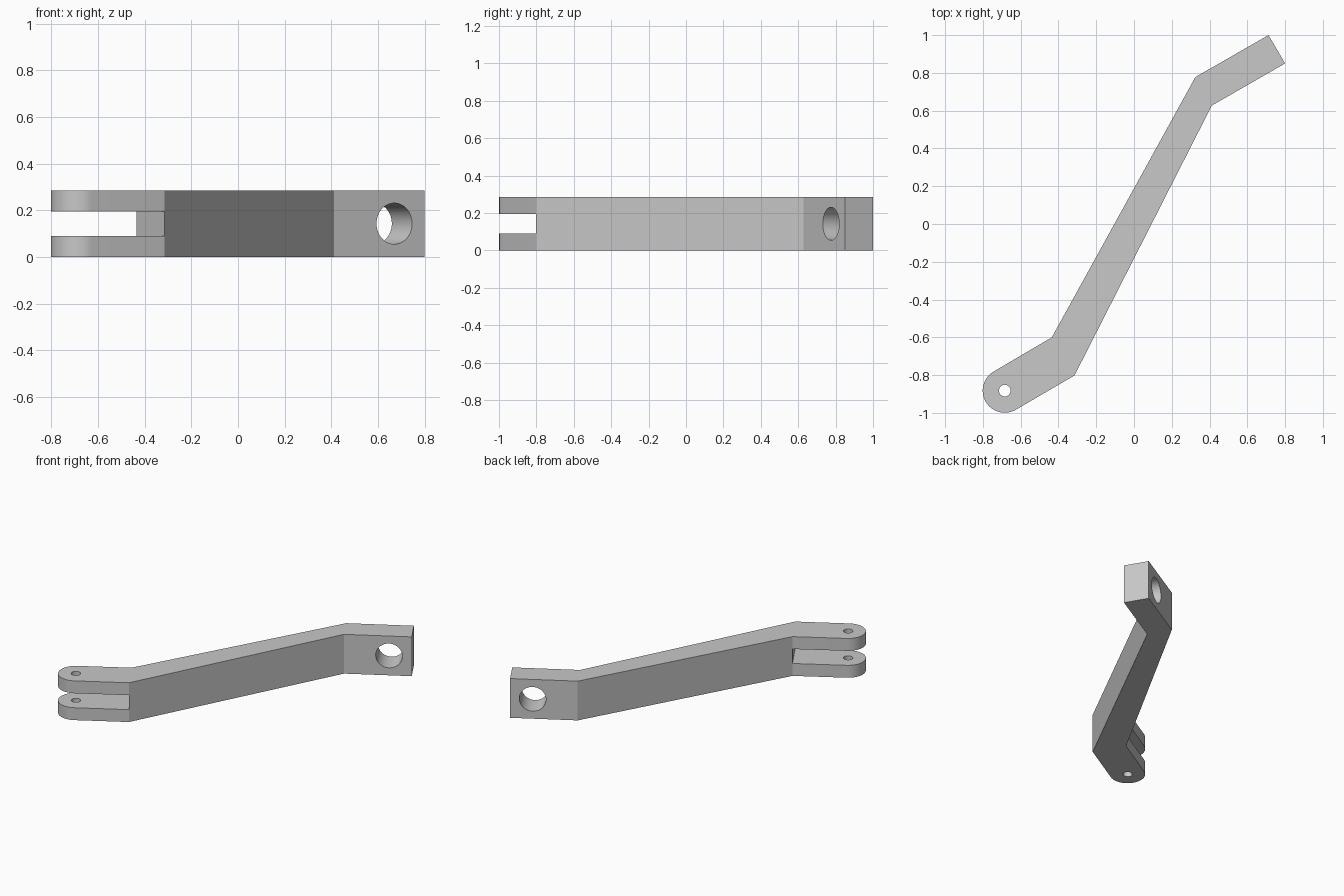
import bpy
import bmesh
from math import cos, sin, radians
from mathutils import Vector, Matrix

cube = bpy.data.objects.get("Cube")
if cube:
    bpy.data.objects.remove(cube, do_unlink=True)

HEIGHT = 0.285
TILT = radians(30)                       # direction of both end sections
ALONG = Vector((cos(TILT), sin(TILT)))
ACROSS = Vector((-sin(TILT), cos(TILT)))
PIVOT, PIVOT_R = Vector((-0.684, -0.882)), 0.117

grey = bpy.data.materials.new("plain_grey")
grey.use_nodes = True
colour = (0.58, 0.58, 0.58, 1)
grey.diffuse_color = colour
grey.node_tree.nodes["Principled BSDF"].inputs["Base Color"].default_value = colour


def prism(name, outline, z0, z1):
    """Extrude a flat outline from z0 up to z1."""
    bm = bmesh.new()
    face = bm.faces.new([bm.verts.new((p[0], p[1], z0)) for p in outline])
    top = bmesh.ops.extrude_face_region(bm, geom=[face])["geom"]
    verts = [v for v in top if isinstance(v, bmesh.types.BMVert)]
    bmesh.ops.translate(bm, verts=verts, vec=(0, 0, z1 - z0))
    bmesh.ops.recalc_face_normals(bm, faces=bm.faces)
    return finish(name, bm)


def rod(name, radius, length, matrix):
    bm = bmesh.new()
    bmesh.ops.create_cone(bm, cap_ends=True, segments=64, radius1=radius,
                          radius2=radius, depth=length, matrix=matrix)
    return finish(name, bm)


def finish(name, bm):
    mesh = bpy.data.meshes.new(name)
    bm.to_mesh(mesh)
    bm.free()
    mesh.materials.append(grey)
    obj = bpy.data.objects.new(name, mesh)
    bpy.context.collection.objects.link(obj)
    return obj


# Cranked arm with a rounded fork end
inner, outer = Vector((-0.315, -0.802)), Vector((-0.435, -0.6))
round_end = []
for i in range(33):
    a = TILT + radians(90 + 180 * i / 32)
    round_end.append(PIVOT + PIVOT_R * Vector((cos(a), sin(a))))
outline = [inner, (0.412, 0.627), (0.8, 0.85), (0.712, 1.0), (0.325, 0.778), outer]
arm = prism("cranked_arm", outline + round_end, 0, HEIGHT)

# Fork slot, ending square at the lower bend
wall = (outer - inner) * 0.5
back = ALONG * -0.6
slot = prism("slot_cutter", [inner - wall, outer + wall, outer + wall + back,
                             inner - wall + back], 0.09, 0.195)

# Pin hole through the fork, and cross hole through the square end
pin = rod("pin_hole_cutter", 0.031, 1, Matrix.Translation((*PIVOT, HEIGHT / 2)))
centre = Vector((0.67, 0.775)) + ACROSS * 0.088
turn = Vector((0, 0, 1)).rotation_difference(ACROSS.to_3d()).to_matrix().to_4x4()
cross = rod("cross_hole_cutter", 0.088, 0.5,
            Matrix.Translation((*centre, HEIGHT / 2)) @ turn)

bpy.ops.object.select_all(action="DESELECT")
bpy.context.view_layer.objects.active = arm
arm.select_set(True)
for cutter in (slot, pin, cross):
    cutter.hide_render = True
    mod = arm.modifiers.new(cutter.name, "BOOLEAN")
    mod.operation = "DIFFERENCE"
    mod.solver = "EXACT"
    mod.object = cutter
    bpy.ops.object.modifier_apply(modifier=mod.name)
    bpy.data.objects.remove(cutter, do_unlink=True)

bpy.ops.object.shade_smooth_by_angle(angle=radians(25))
